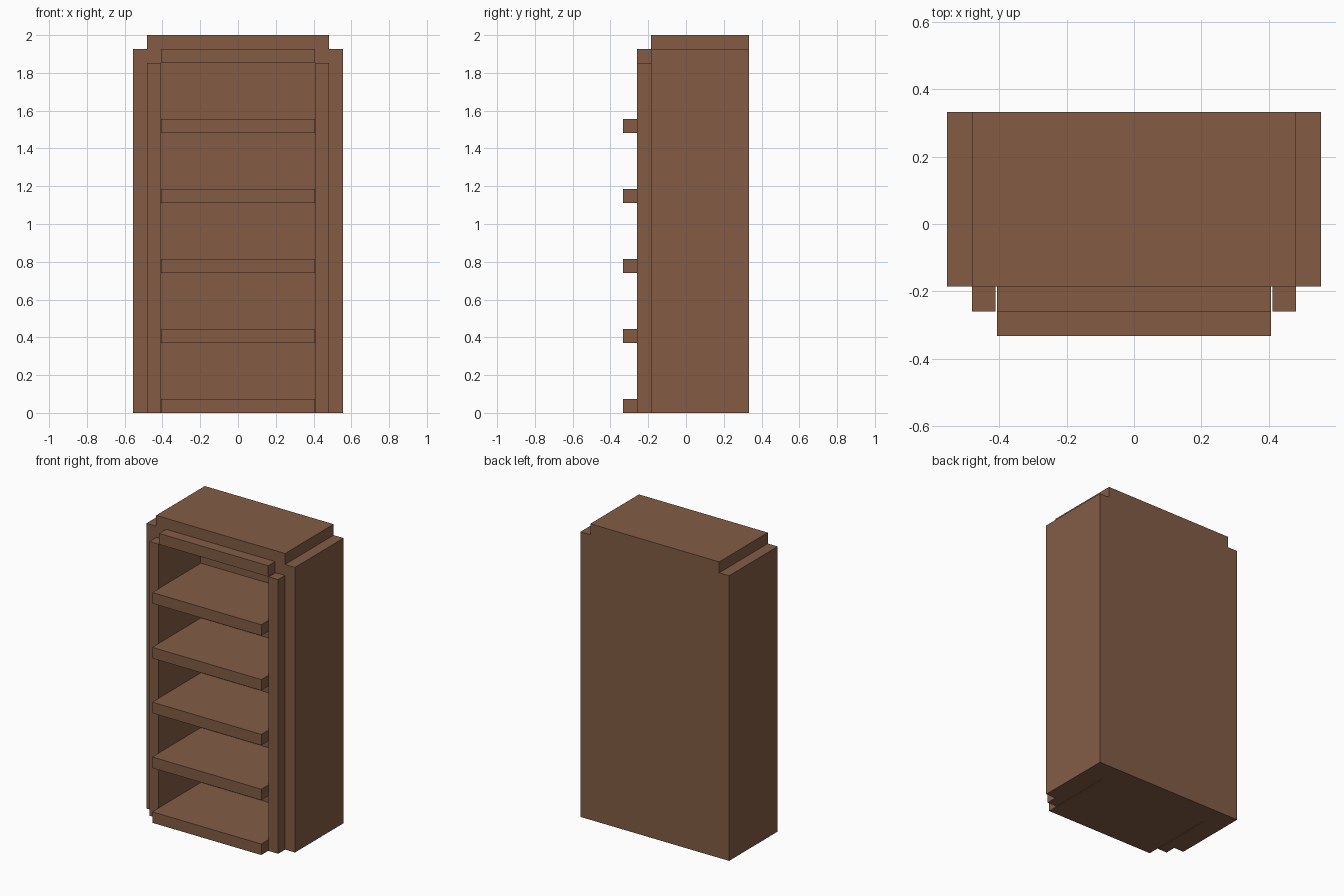
import bpy
import bmesh

if "Cube" in bpy.data.objects:
    bpy.data.objects.remove(bpy.data.objects["Cube"], do_unlink=True)

T = 2 / 27            # board thickness
FRONT = -2.5 * T      # front plane of the carcass
BACK = 4.5 * T        # rear plane
INNER = 2.5 * T       # inside face of the back
OPEN = 0.411          # half width of the opening

wood = bpy.data.materials.new("brown wood")
wood.use_nodes = True
colour = (0.227, 0.107, 0.060, 1)
wood.diffuse_color = colour
wood.node_tree.nodes["Principled BSDF"].inputs["Base Color"].default_value = colour


def extrude_profile(name, points, y0, y1):
    """Extrude an x/z outline from y0 to y1."""
    bm = bmesh.new()
    face = bm.faces.new([bm.verts.new((x, y0, z)) for x, z in points])
    moved = bmesh.ops.extrude_face_region(bm, geom=[face])["geom"]
    verts = [v for v in moved if isinstance(v, bmesh.types.BMVert)]
    bmesh.ops.translate(bm, verts=verts, vec=(0, y1 - y0, 0))
    bmesh.ops.recalc_face_normals(bm, faces=bm.faces)
    mesh = bpy.data.meshes.new(name)
    bm.to_mesh(mesh)
    bm.free()
    mesh.materials.append(wood)
    obj = bpy.data.objects.new(name, mesh)
    bpy.context.collection.objects.link(obj)
    return obj


def board(name, x0, x1, y0, y1, z0, z1):
    return extrude_profile(name, [(x0, z0), (x1, z0), (x1, z1), (x0, z1)], y0, y1)


# Carcass: notched arch outline, open at the front
half = [(OPEN, 25 * T), (OPEN, 0), (7.5 * T, 0), (7.5 * T, 26 * T),
        (6.5 * T, 26 * T), (6.5 * T, 27 * T)]
outline = half + [(-x, z) for x, z in reversed(half)]
extrude_profile("carcass", outline, FRONT, BACK)

# Thick back filling the arch
board("back_panel", -OPEN, OPEN, INNER, BACK, 0, 25 * T)

# Front trim: two posts and a raised rail
for side, s in (("left", 1), ("right", -1)):
    x0, x1 = sorted((s * OPEN, s * 6.5 * T))
    board(side + "_post", x0, x1, FRONT - T, FRONT, 0, 25 * T)
board("top_rail", -5.5 * T, 5.5 * T, FRONT - T, FRONT, 25 * T, 26 * T)

# Shelves standing proud of the trim
for i in range(5):
    z = i * 5 * T
    board(f"shelf_{i + 1}", -5.5 * T, 5.5 * T, FRONT - 2 * T, INNER, z, z + T)
